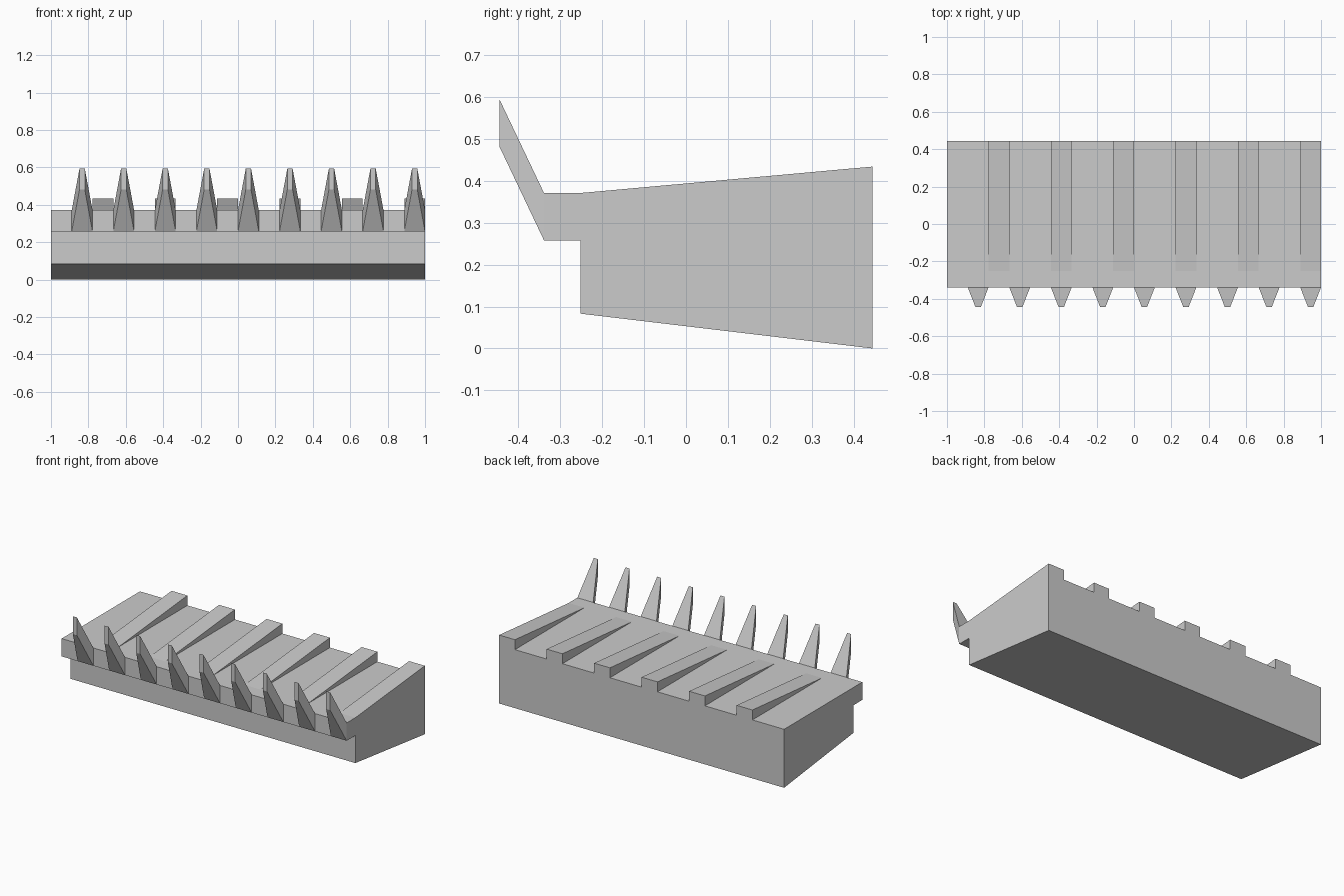
import bpy, bmesh

if "Cube" in bpy.data.objects:
    bpy.data.objects.remove(bpy.data.objects["Cube"])

DECK = 0.371        # height of the flat deck
U = 1 / 9           # width of one rib or tooth


def loft(bm, x0, x1, prof_a, x2=None, x3=None, prof_b=None):
    """Solid between a left and a right copy of a (y, z) profile."""
    left = [bm.verts.new((x0, y, z)) for y, z in prof_a]
    right = [bm.verts.new((x1, y, z)) for y, z in prof_a]
    bm.faces.new(left)
    bm.faces.new(right[::-1])
    n = len(left)
    for i in range(n):
        j = (i + 1) % n
        bm.faces.new((left[i], right[i], right[j], left[j]))
    return left, right


def finish(bm, name):
    bmesh.ops.recalc_face_normals(bm, faces=bm.faces)
    mesh = bpy.data.meshes.new(name)
    bm.to_mesh(mesh)
    bm.free()
    ob = bpy.data.objects.new(name, mesh)
    bpy.context.collection.objects.link(ob)
    return ob


# body: sloping underside with an overhanging front lip
bm = bmesh.new()
loft(bm, -1, 1, [(-0.252, 0.083), (0.445, 0), (0.445, DECK),
                 (-0.339, DECK), (-0.339, 0.258), (-0.252, 0.258)])
finish(bm, "body")

# six wedge ribs rising towards the back
bm = bmesh.new()
for k in range(6):
    x = -7 * U + k * 3 * U
    loft(bm, x, x + U, [(-0.252, DECK), (0.445, DECK), (0.445, 0.434)])
finish(bm, "deck_ribs")

# nine teeth leaning forward and up from the lip, narrowed at the tip
bm = bmesh.new()
for k in range(9):
    x = -8 * U + k * 2 * U
    left, right = loft(bm, x, x + U, [(-0.339, 0.258), (-0.339, DECK),
                                      (-0.445, 0.594), (-0.445, 0.481)])
    for v in left[2:]:
        v.co.x = x + U / 2 - 0.014
    for v in right[2:]:
        v.co.x = x + U / 2 + 0.014
finish(bm, "front_teeth")
